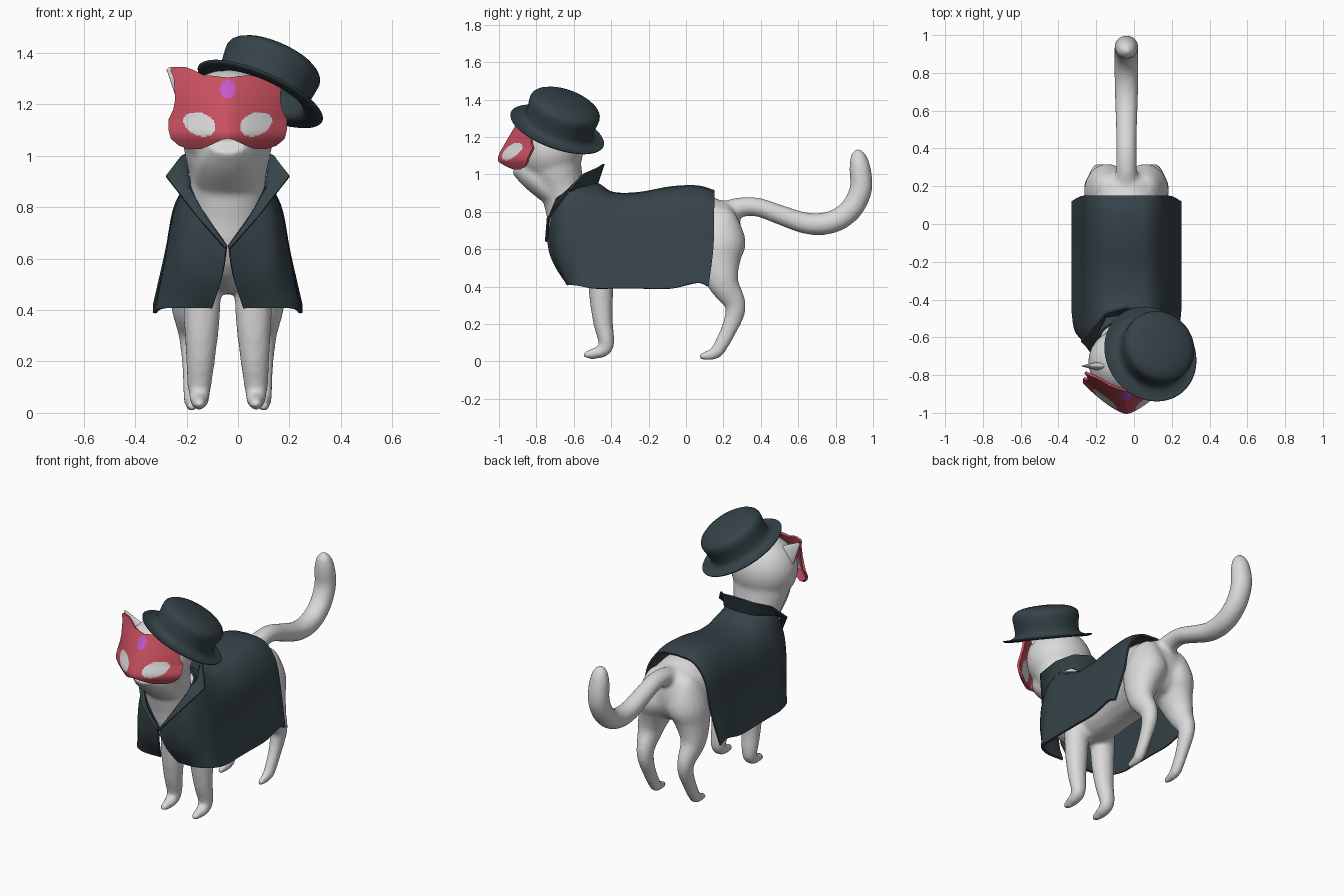
import bpy, bmesh, math
from mathutils import Vector, Matrix

cube = bpy.data.objects.get("Cube")
if cube:
    bpy.data.objects.remove(cube, do_unlink=True)

MID = -0.04  # symmetry plane of the cat


def material(name, rgb):
    m = bpy.data.materials.new(name)
    m.use_nodes = True
    m.diffuse_color = (*rgb, 1)
    m.node_tree.nodes["Principled BSDF"].inputs["Base Color"].default_value = (*rgb, 1)
    return m


FUR = material("pale_fur", (0.7, 0.7, 0.7))
CLOTH = material("dark_slate_cloth", (0.036, 0.056, 0.066))
RED = material("mask_red", (0.58, 0.08, 0.115))
GEM = material("gem_purple", (0.55, 0.1, 0.58))


def spline(points, steps):
    """Smooth curve through points of any dimension."""
    p = [Vector(q) for q in points]
    p = [2 * p[0] - p[1]] + p + [2 * p[-1] - p[-2]]
    out = []
    for i in range(1, len(p) - 2):
        a, b, c, d = p[i - 1:i + 3]
        for k in range(steps):
            t = k / steps
            out.append(b + (c - a) * (t / 2) + (2 * a - 5 * b + 4 * c - d) * (t * t / 2)
                       + (3 * b - a - 3 * c + d) * (t ** 3 / 2))
    return out + [p[-2]]


def skin_grid(bm, rows, closed=False):
    """Quads between successive rows of points."""
    verts = [[bm.verts.new(q) for q in row] for row in rows]
    for r, s in zip(verts, verts[1:]):
        for j in range(len(r) - (0 if closed else 1)):
            k = (j + 1) % len(r)
            bm.faces.new((r[j], r[k], s[k], s[j]))
    return verts


def limb(bm, path, x_scale=1.0, side=1):
    """Rounded tube; path entries are x, y, z, half width, half depth."""
    pts = spline(path, 5)
    rows = []
    for i, q in enumerate(pts):
        tangent = Vector(pts[min(i + 1, len(pts) - 1)][1:3]) - Vector(pts[max(i - 1, 0)][1:3])
        tangent.normalize()
        normal = Vector((0, -tangent.y, tangent.x))
        centre = Vector((q[0] * side, q[1], q[2]))
        rows.append([centre + Vector((math.cos(a) * q[3] * x_scale, 0, 0)) + normal * (math.sin(a) * q[4])
                     for a in (math.tau * k / 20 for k in range(20))])
    v = skin_grid(bm, rows, closed=True)
    bm.faces.new(v[0])
    bm.faces.new(v[-1])


def ball(bm, centre, radii):
    bmesh.ops.create_uvsphere(bm, u_segments=32, v_segments=20, radius=1,
                              matrix=Matrix.Translation(centre) @ Matrix.Diagonal((*radii, 1)))


def finish(name, bm, mats, x=MID):
    bmesh.ops.recalc_face_normals(bm, faces=bm.faces)
    me = bpy.data.meshes.new(name)
    bm.to_mesh(me)
    bm.free()
    me.shade_smooth()
    for m in mats:
        me.materials.append(m)
    ob = bpy.data.objects.new(name, me)
    ob.location.x = x
    bpy.context.collection.objects.link(ob)
    return ob


def mirrored_sheet(ob, thickness):
    ob.modifiers.new("mirror", 'MIRROR').merge_threshold = 0.001
    s = ob.modifiers.new("thickness", 'SOLIDIFY')
    s.thickness = thickness
    s.offset = 0
    ob.modifiers.new("crisp_rim", 'EDGE_SPLIT').split_angle = math.radians(50)


# Cat body: torso and neck, head, muzzle, legs and tail fused into one skin
bm = bmesh.new()
torso = [(.27, .69, .11, .1), (.22, .69, .17, .15), (.1, .69, .19, .2), (-.15, .69, .175, .21),
         (-.4, .67, .175, .21), (-.55, .69, .165, .19), (-.63, .8, .145, .12),
         (-.66, .92, .15, .12), (-.7, 1.03, .172, .145), (-.72, 1.1, .16, .14)]
limb(bm, [(0, *t) for t in torso])
ball(bm, (0, -.73, 1.14), (.203, .183, .195))
ball(bm, (0, .19, .69), (.19, .105, .17))
muzzle = [(-.885, 1.06, .08, .07), (-.815, .995, .12, .08), (-.725, .915, .13, .075), (-.66, .85, .11, .06)]
limb(bm, [(0, *m) for m in muzzle])

front_leg = [(.1, -.45, .65, .07), (.1, -.455, .4, .067), (.105, -.445, .22, .054), (.11, -.425, .1, .043),
             (.11, -.445, .058, .037), (.11, -.5, .04, .029), (.11, -.55, .034, .017)]
hind_leg = [(.1, .18, .82, .04), (.1, .185, .77, .09), (.1, .18, .65, .14), (.122, .175, .54, .12),
            (.15, .2, .42, .084), (.145, .258, .32, .06), (.14, .26, .25, .052), (.14, .225, .16, .043),
            (.14, .18, .075, .039), (.14, .15, .042, .034), (.14, .07, .023, .018)]
for side in (1, -1):
    limb(bm, [(*p, p[3]) for p in front_leg], 1.08, side)
    limb(bm, [(*p, p[3]) for p in hind_leg], .85, side)

tail = [(.12, .77, .06), (.27, .82, .054), (.38, .825, .051), (.5, .785, .053), (.65, .737, .058),
        (.78, .745, .061), (.88, .81, .061), (.935, .92, .061), (.93, 1.03, .058), (.92, 1.1, .042),
        (.916, 1.135, .015)]
limb(bm, [(0, *t, t[2]) for t in tail], 1.06)
body = finish("cat_body", bm, [FUR])
fuse = body.modifiers.new("fuse", 'REMESH')
fuse.mode = 'VOXEL'
fuse.voxel_size = 0.013
fuse.use_smooth_shade = True
relax = body.modifiers.new("relax", 'SMOOTH')
relax.factor = 0.5
relax.iterations = 9

# Ears: flattened cones leaning outward
for side, name in ((1, "left_ear"), (-1, "right_ear")):
    bm = bmesh.new()
    place = (Matrix.Translation((side * .16, -.752, 1.26)) @ Matrix.Rotation(side * math.radians(42), 4, 'Y')
             @ Matrix.Diagonal((1, .36, 1, 1)))
    bmesh.ops.create_cone(bm, cap_ends=True, segments=24, radius1=.1, radius2=.008, depth=.215, matrix=place)
    ear = finish(name, bm, [FUR])
    ear.modifiers.new("crisp_rim", 'EDGE_SPLIT').split_angle = math.radians(50)

# Cape: curves running from the spine and neckline down to the hem
drape = ((0, 0), (.12, .04), (.2, .24), (.238, .6), (.285, 1))
curves = []
for y, top, hem in ((.15, .91, .4), (.06, .935, .42), (-.08, .93, .39), (-.25, .9, .39), (-.39, .9, .39)):
    curves.append([(x, y - (.03 * f ** 4 if y > .1 else 0), top + (hem - top) * f) for x, f in drape])
curves += [
    [(0, -.48, .95), (.13, -.475, .9), (.2, -.47, .78), (.238, -.48, .6), (.282, -.49, .39)],
    [(.13, -.57, .94), (.17, -.57, .87), (.205, -.58, .76), (.232, -.59, .6), (.26, -.58, .405)],
    [(.13, -.69, .85), (.152, -.69, .79), (.168, -.69, .7), (.175, -.68, .56), (.18, -.63, .41)],
    [(.004, -.737, .65), (.008, -.733, .62), (.014, -.722, .57), (.03, -.69, .5), (.06, -.63, .41)]]
down = [spline(c, 5) for c in curves]
across = [spline(line, 5) for line in zip(*down)]
for line in across:
    for q in line:
        q.x = max(q.x, 0)
bm = bmesh.new()
skin_grid(bm, across)
mirrored_sheet(finish("cape", bm, [CLOTH]), .012)

# Collar: flared strip standing on the neckline, with a sharp point each side
base = [(.002, -.74, .645), (.085, -.735, .76), (.145, -.69, .87), (.155, -.58, .93), (.11, -.49, .95), (0, -.475, .95)]
rim = [(.01, -.75, .64), (.12, -.74, .765), (.24, -.62, .92), (.18, -.55, 1.0), (.11, -.47, 1.035), (0, -.44, 1.055)]
bm = bmesh.new()
skin_grid(bm, [[Vector(b).lerp(Vector(r), k / 4) for b, r in zip(base, rim)] for k in range(5)])
mirrored_sheet(finish("collar", bm, [CLOTH]), .01)

# Mask: shaped sheet; rows give height, inner and outer half width
outline = [(1.03, .1, .15), (1.042, .07, .185), (1.065, .02, .213), (1.07, 0, .217), (1.1, 0, .226), (1.14, 0, .225),
           (1.18, 0, .207), (1.22, 0, .2), (1.3, 0, .207), (1.31, .09, .21), (1.33, .128, .22), (1.348, .175, .213)]


def mask_point(x, z):
    d = z - 1.08
    ridge = -1.013 - .1 * d + .7 * math.sqrt(d * d + .0004)
    sweep = .155 - max(0, z - 1.14) * .42
    return Vector((x, ridge + sweep * (x / .22) ** 1.4, z))


rows = []
for a, b in zip(outline, outline[1:]):
    steps = max(2, round((b[0] - a[0]) / .005))
    for k in range(steps):
        z, inner, outer = Vector(a).lerp(Vector(b), k / steps)
        rows.append([mask_point(inner + (outer - inner) * j / 44, z) for j in range(45)])
bm = bmesh.new()
skin_grid(bm, rows)
for f in bm.faces:
    c = f.calc_center_median()
    dx, dz = c.x - .106, c.z - 1.122
    u, v = dx * .94 + dz * .34, dz * .94 - dx * .34
    if (u / .064) ** 2 + (v / .042) ** 2 < 1:
        f.material_index = 1  # eye
    elif (c.x / .028) ** 2 + ((c.z - 1.254) / .036) ** 2 < 1:
        f.material_index = 2  # forehead gem
mirrored_sheet(finish("mask", bm, [RED, FUR, GEM]), .014)

# Hat: turned profile, tilted over one ear
profile = [(.001, .198), (.1, .194), (.165, .178), (.198, .15), (.198, .12), (.185, .04), (.196, .014),
           (.245, .004), (.266, .01), (.266, .0), (.245, -.008), (.19, -.004), (.172, .01), (.175, .09),
           (.14, .13), (.001, .14)]
bm = bmesh.new()
skin_grid(bm, [[(r * math.cos(a), r * math.sin(a), h) for a in (math.tau * k / 40 for k in range(40))]
               for r, h in profile], closed=True)
hat = finish("hat", bm, [CLOTH])
hat.location = (.085, -.69, 1.237)
hat.rotation_euler = Vector((.385, .315, .867)).to_track_quat('Z', 'Y').to_euler()
hat.modifiers.new("round", 'SUBSURF').levels = 1
hat.modifiers["round"].render_levels = 1
